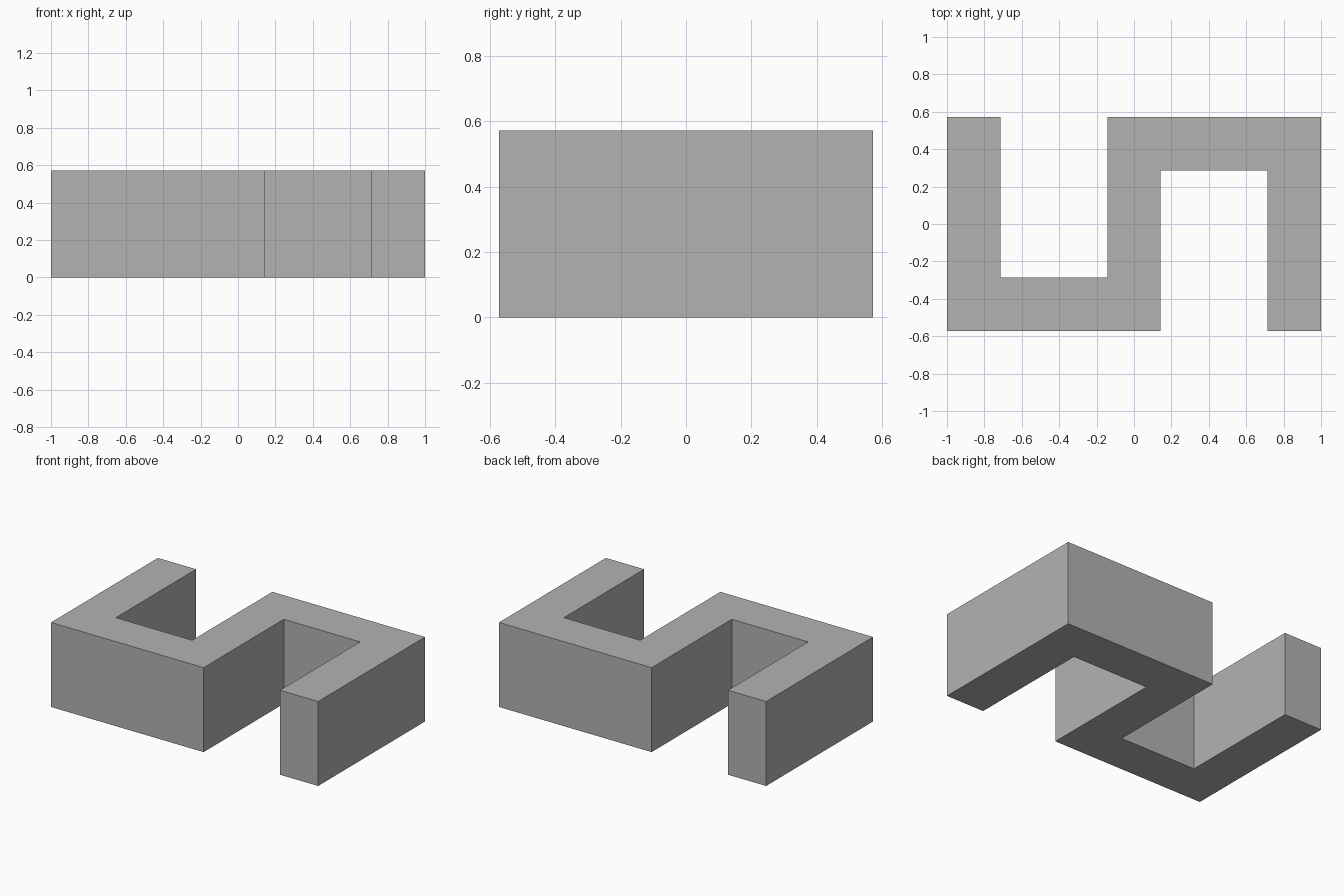
import bpy
import bmesh

cube = bpy.data.objects.get("Cube")
if cube:
    bpy.data.objects.remove(cube, do_unlink=True)

UNIT = 2 / 7          # wall thickness; the block is 7 x 4 x 2 units
HEIGHT = 2 * UNIT

# Plain grey material
grey = bpy.data.materials.new("plain grey")
grey.use_nodes = True
color = (0.45, 0.45, 0.45, 1)
grey.diffuse_color = color
grey.node_tree.nodes["Principled BSDF"].inputs["Base Color"].default_value = color

# Half of the winding outline in units; the other half is its half-turn copy
half = [(-3.5, -2), (0.5, -2), (0.5, 1), (2.5, 1), (2.5, -2), (3.5, -2)]
outline = half + [(-x, -y) for x, y in half]

# Winding wall: extrude the outline upwards
bm = bmesh.new()
base = bm.faces.new([bm.verts.new((x * UNIT, y * UNIT, 0)) for x, y in outline])
extruded = bmesh.ops.extrude_face_region(bm, geom=[base], use_keep_orig=True)
top_verts = [v for v in extruded["geom"] if isinstance(v, bmesh.types.BMVert)]
bmesh.ops.translate(bm, verts=top_verts, vec=(0, 0, HEIGHT))
bmesh.ops.recalc_face_normals(bm, faces=bm.faces)

mesh = bpy.data.meshes.new("winding_wall")
bm.to_mesh(mesh)
bm.free()
mesh.materials.append(grey)
wall = bpy.data.objects.new("winding_wall", mesh)
bpy.context.collection.objects.link(wall)
